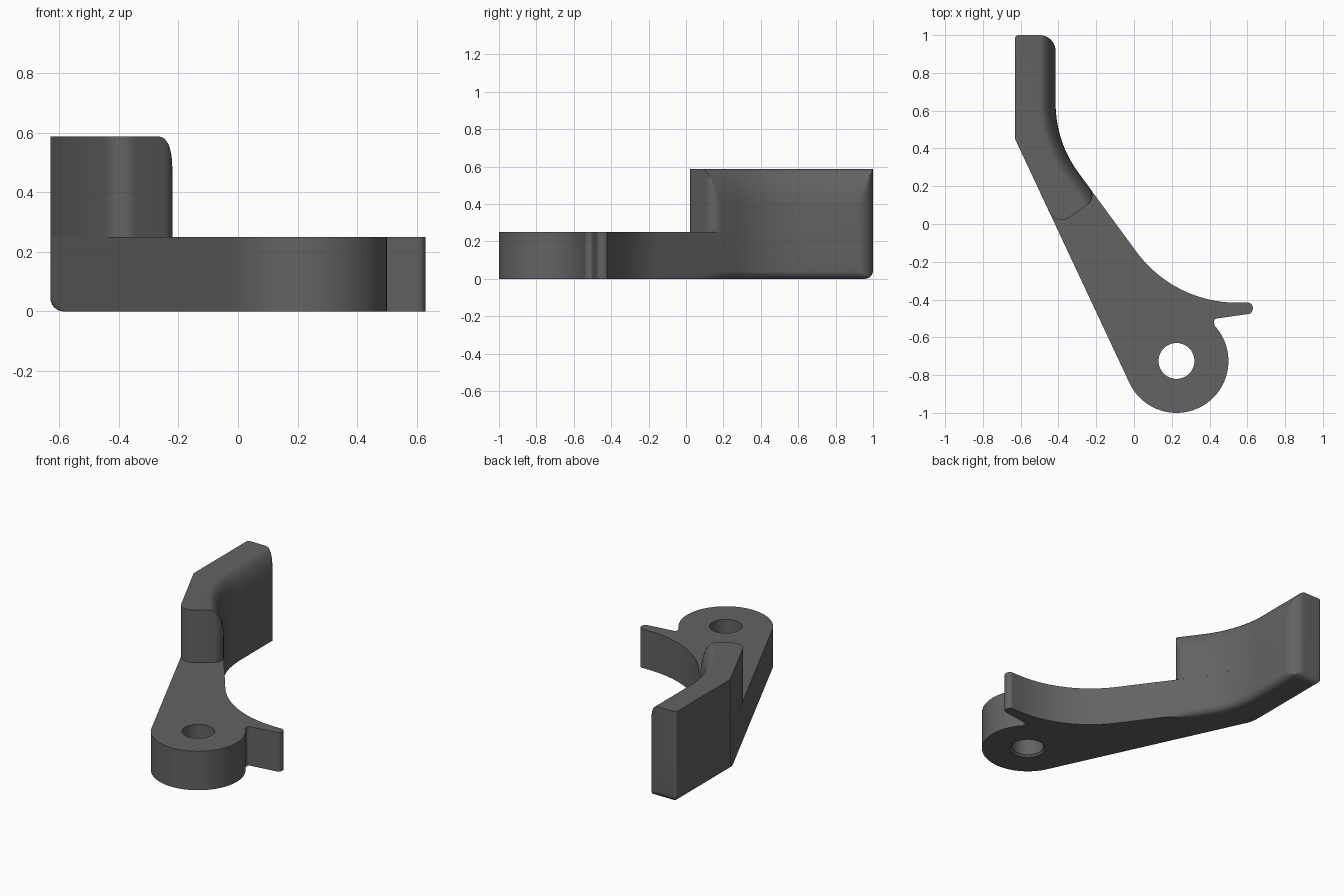
import bpy, bmesh, math
from mathutils import Vector

if "Cube" in bpy.data.objects:
    bpy.data.objects.remove(bpy.data.objects["Cube"])

dark = bpy.data.materials.new("dark_grey")
dark.diffuse_color = (0.125, 0.125, 0.125, 1)
dark.use_nodes = True
dark.node_tree.nodes["Principled BSDF"].inputs["Base Color"].default_value = dark.diffuse_color


def rounded(corners, seg=14):
    """Closed plan outline from (x, y, fillet radius) corners."""
    pts, n = [], len(corners)
    for i, (x, y, r) in enumerate(corners):
        p = Vector((x, y))
        if r == 0:
            pts.append(p)
            continue
        a = (Vector(corners[i - 1][:2]) - p).normalized()
        b = (Vector(corners[(i + 1) % n][:2]) - p).normalized()
        half = a.angle(b) / 2
        c = p + (a + b).normalized() * r / math.sin(half)
        t = r / math.tan(half)
        s, e = p + a * t - c, p + b * t - c
        sweep = s.angle_signed(e)          # clockwise positive
        a0 = math.atan2(s.y, s.x)
        for k in range(seg + 1):
            ang = a0 - sweep * k / seg
            pts.append(c + r * Vector((math.cos(ang), math.sin(ang))))
    return pts


def loft(name, layers, bottom=True):
    """Stack (outline, z) layers with equal point counts into a solid."""
    bm = bmesh.new()
    rings = [[bm.verts.new((p[0], p[1], z)) for p in pts] for pts, z in layers]
    n = len(rings[0])
    for lo, hi in zip(rings, rings[1:]):
        for i in range(n):
            j = (i + 1) % n
            bm.faces.new((lo[i], lo[j], hi[j], hi[i])).smooth = True
    bm.faces.new(rings[-1])
    if bottom:
        bm.faces.new(rings[0][::-1])
    bmesh.ops.recalc_face_normals(bm, faces=bm.faces)
    me = bpy.data.meshes.new(name)
    bm.to_mesh(me)
    bm.free()
    me.materials.append(dark)
    me.set_sharp_from_angle(angle=math.radians(30))
    ob = bpy.data.objects.new(name, me)
    bpy.context.collection.objects.link(ob)
    return ob


def circle(cx, cy, r, n=64):
    return [(cx + r * math.cos(2 * math.pi * i / n),
             cy + r * math.sin(2 * math.pi * i / n)) for i in range(n)]


# Inner face of the paddle: straight, arc about BEND, then straight
BEND, BEND_R = Vector((-0.415 + 0.62, 0.64)), 0.62
A0, A1 = math.pi, math.pi + math.radians(36.26)


def inset_inner(p, d):
    """Push a point to at least depth d behind the paddle's inner face."""
    if d < 1e-6:
        return p.copy()
    v = p - BEND
    ang = min(max(math.atan2(v.y, v.x) % (2 * math.pi), A0), A1)
    if v.y > 0:
        ang = A0
    m = Vector((math.cos(ang), math.sin(ang)))
    depth = v.dot(m) - BEND_R
    return p + m * (d - depth) if depth < d else p.copy()


def inset_bottom(p, d):
    """Bottom edge rounding that fades out towards the arm."""
    w = min(max((p.y - 0.1) / 0.15, 0), 1)
    if w == 0:
        return p.copy()
    q = inset_inner(p, d * w)
    q.x = max(q.x, -0.63 + d)
    q.y = min(q.y, 1 - d)
    return q


# Lever body: arm, hub and finger in one outline
HX, HY, HR = 0.225, -0.725, 0.275
hub = []
for k in range(49):
    a = math.radians(43 - 197.7 * k / 48)
    hub.append((HX + HR * math.cos(a), HY + HR * math.sin(a), 0))
left_line = [(-0.63 + 0.473 * t, 0.45 - t, 0) for t in (0.095, 0.07, 0.045, 0.02)]
inner_line = [(-0.415 + t, 0.436 - 1.363 * t, 0) for t in (0.15, 0.18, 0.21, 0.25)]
body_plan = rounded([
    (-0.63, 0.45, 0), (-0.63, 1, 0.02), (-0.415, 1, 0.085), (-0.415, 0.436, 0.62),
    *inner_line, (0.213, -0.42, 0.66), (0.629, -0.416, 0.027),
    (0.629, -0.473, 0.027), (0.42, -0.503, 0.018), *hub, *left_line])
R = 0.045
layers = []
for k in range(7):
    a = math.pi / 2 * k / 6
    layers.append(([inset_bottom(p, R * (1 - math.sin(a))) for p in body_plan],
                   R * (1 - math.cos(a))))
layers.append((body_plan, 0.25))
body = loft("lever_body", layers)

# Pivot hole with a slight chamfer underneath
cutter = loft("hole_cutter", [(circle(HX, HY, 0.115), -0.01),
                              (circle(HX, HY, 0.095), 0.012),
                              (circle(HX, HY, 0.095), 0.3)])
mod = body.modifiers.new("pivot_hole", 'BOOLEAN')
mod.operation, mod.solver, mod.object = 'DIFFERENCE', 'EXACT', cutter
depsgraph = bpy.context.evaluated_depsgraph_get()
cut_mesh = bpy.data.meshes.new_from_object(body.evaluated_get(depsgraph))
body.modifiers.clear()
body.data = cut_mesh
cut_mesh.set_sharp_from_angle(angle=math.radians(30))
for f in cut_mesh.polygons:                # keep top and underside flat
    if abs(f.normal.z) > 0.999:
        f.use_smooth = False
bpy.data.objects.remove(cutter)

# Raised paddle with its inner top edge rounded elliptically
paddle_plan = rounded([
    (-0.63, 0.45, 0), (-0.63, 1, 0.02), (-0.415, 1, 0.085), (-0.415, 0.436, 0.62),
    (-0.196, 0.138, 0.06), (-0.411, -0.014, 0.07)])
layers = [(paddle_plan, 0.25)]
for k in range(13):
    a = math.pi / 2 * k / 12
    d = 0.085 * (1 - math.cos(a))
    layers.append(([inset_inner(p, d) for p in paddle_plan], 0.38 + 0.207 * math.sin(a)))
loft("paddle", layers, bottom=False)
